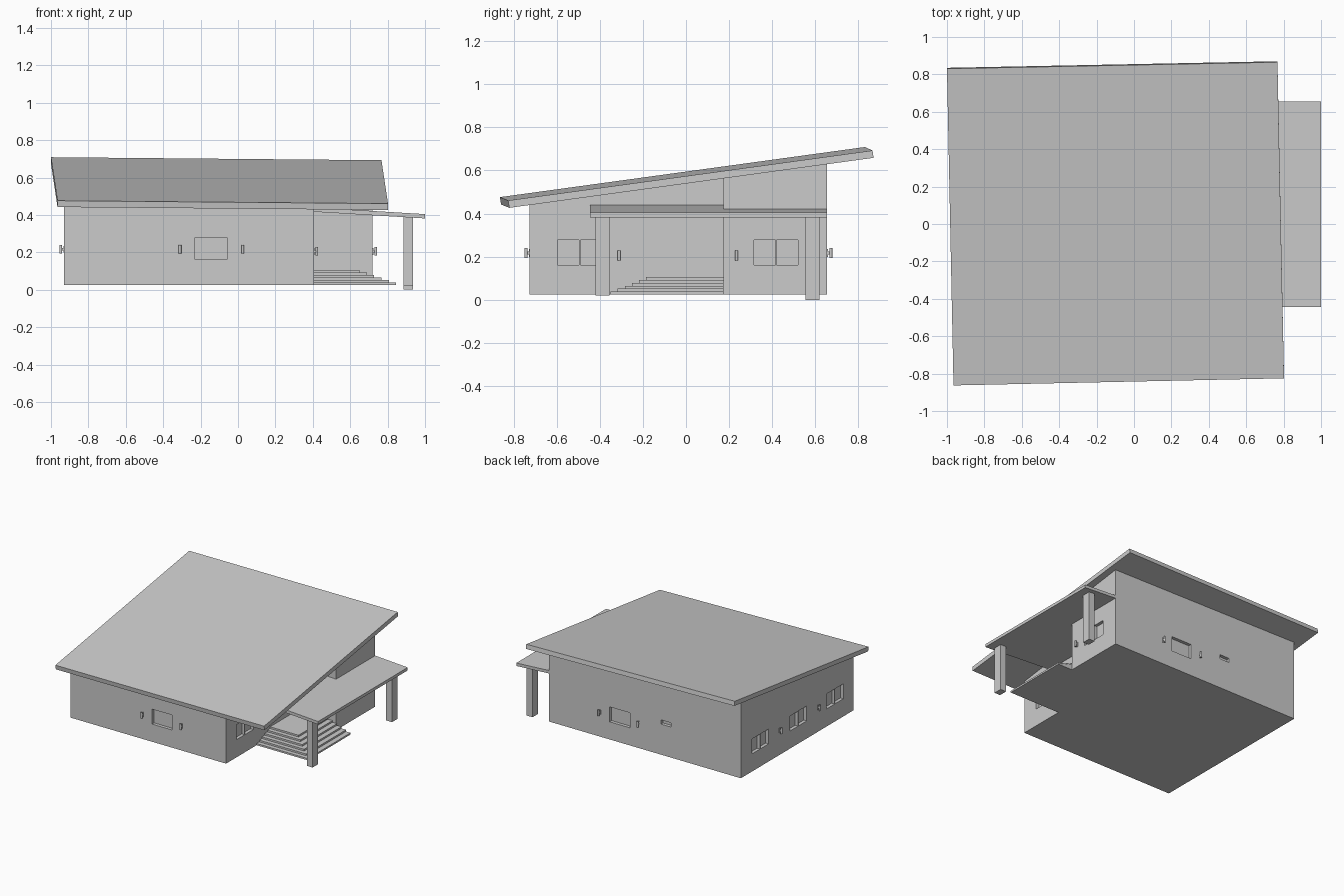
import bpy, bmesh
from mathutils import Matrix, Vector

if "Cube" in bpy.data.objects:
    bpy.data.objects.remove(bpy.data.objects["Cube"])


def finish(name, bm):
    bmesh.ops.recalc_face_normals(bm, faces=bm.faces)
    me = bpy.data.meshes.new(name)
    bm.to_mesh(me)
    bm.free()
    ob = bpy.data.objects.new(name, me)
    bpy.context.collection.objects.link(ob)
    return ob


def add_box(bm, x0, x1, y0, y1, z0, z1):
    size = Matrix.Diagonal((x1 - x0, y1 - y0, z1 - z0, 1))
    mid = Matrix.Translation(((x0 + x1) / 2, (y0 + y1) / 2, (z0 + z1) / 2))
    bmesh.ops.create_cube(bm, size=1, matrix=mid @ size)


def box(name, *b):
    bm = bmesh.new()
    add_box(bm, *b)
    return finish(name, bm)


def prism(name, pts, low, high, shift=0):
    """Footprint raised between two height functions of x, y."""
    bm = bmesh.new()
    lo = [bm.verts.new((x, y + shift, low(x, y))) for x, y in pts]
    hi = [bm.verts.new((x, y, high(x, y))) for x, y in pts]
    bm.faces.new(lo)
    bm.faces.new(hi)
    n = len(pts)
    for i in range(n):
        j = (i + 1) % n
        bm.faces.new((lo[i], lo[j], hi[j], hi[i]))
    return finish(name, bm)


X0, X1, X2 = -0.93, 0.405, 0.72      # left wall, porch wall, right wing wall
Y0, Y1, Y2 = -0.725, 0.175, 0.655    # front wall, wing corner, back wall


def roof_top(x, y):
    return 0.583 + 0.137 * y - 0.0118 * x


# Main roof slab, slightly turned and sloping to the front
prism("roof", [(-1, 0.83), (0.767, 0.865), (0.802, -0.825), (-0.965, -0.863)],
      lambda x, y: roof_top(x, y) - 0.034, roof_top, 0.005)

# House body with an L-shaped plan, its top hidden inside the roof
body = prism("house_body",
             [(X0, Y0), (X1, Y0), (X1, Y1), (X2, Y1), (X2, Y2), (X0, Y2)],
             lambda x, y: 0.025, lambda x, y: roof_top(x, y) - 0.017)

# Window recesses
cut = bmesh.new()
D = 0.025
ZB, ZT = 0.162, 0.278
add_box(cut, -0.23, -0.06, Y0 - D, Y0 + D, ZB, ZT)         # front
add_box(cut, 0.022, 0.197, Y2 - D, Y2 + D, ZB, ZT)         # back
add_box(cut, -0.33, -0.245, Y2 - D, Y2 + D, 0.262, 0.295)  # back vent
for wall, yc in [(X1, -0.493), (X2, 0.417),
                 (X0, 0.417), (X0, -0.05), (X0, -0.5)]:
    for a, b in [(-0.102, -0.003), (0.003, 0.102)]:        # paired panes
        add_box(cut, wall - D, wall + D, yc + a, yc + b, ZB, ZT)
cutter = finish("window_cutter", cut)
cutter.hide_render = True
cutter.display_type = 'WIRE'
mod = body.modifiers.new("windows", 'BOOLEAN')
mod.operation = 'DIFFERENCE'
mod.solver = 'EXACT'
mod.object = cutter


# Porch canopy wrapping round the wing
def canopy_top(x, y):
    return 0.44 - 0.06 * (x - X1)


prism("porch_canopy",
      [(0.4, -0.445), (1, -0.445), (1, Y2), (0.71, Y2), (0.71, 0.18), (0.4, 0.18)],
      lambda x, y: canopy_top(x, y) - 0.023, canopy_top)

# Porch columns
box("front_column", 0.885, 0.935, -0.42, -0.355, 0.02, 0.392)
box("back_column", 0.885, 0.935, 0.555, 0.62, 0, 0.392)

# Porch steps
steps = bmesh.new()
H = 0.0133
for i in range(6):
    add_box(steps, X1 - 0.003, 0.845 - 0.039 * i, -0.35 + 0.033 * i, Y1,
            0.025 + H * i, 0.025 + H * (i + 1))
finish("porch_steps", steps)


# Wall lamps: back plate, short arm and upright tube
def wall_lamp(i, pos, out):
    bm = bmesh.new()
    p, n = Vector(pos), Vector(out)
    s = Vector((abs(n.y), abs(n.x), 0))

    def block(near, far, half_w, half_h):
        c = p + n * (near + far) / 2
        h = s * half_w + Vector((abs(n.x), abs(n.y), 0)) * (far - near) / 2
        add_box(bm, c.x - h.x, c.x + h.x, c.y - h.y, c.y + h.y,
                c.z - half_h, c.z + half_h)

    block(-0.002, 0.004, 0.006, 0.018)
    block(0.003, 0.014, 0.003, 0.006)
    bmesh.ops.create_cone(bm, cap_ends=True, segments=12, radius1=0.007,
                          radius2=0.007, depth=0.046,
                          matrix=Matrix.Translation(p + n * 0.017))
    finish(f"wall_lamp_{i}", bm)


lamps = [((-0.31, Y0), (0, -1, 0)), ((0.025, Y0), (0, -1, 0)),
         ((0.28, Y2), (0, 1, 0)), ((-0.055, Y2), (0, 1, 0)),
         ((X1, -0.31), (1, 0, 0)), ((X2, 0.235), (1, 0, 0)),
         ((X0, 0.18), (-1, 0, 0)), ((X0, -0.29), (-1, 0, 0))]
for i, ((x, y), out) in enumerate(lamps):
    wall_lamp(i + 1, (x, y, 0.205 if out[0] > 0 else 0.217), out)
